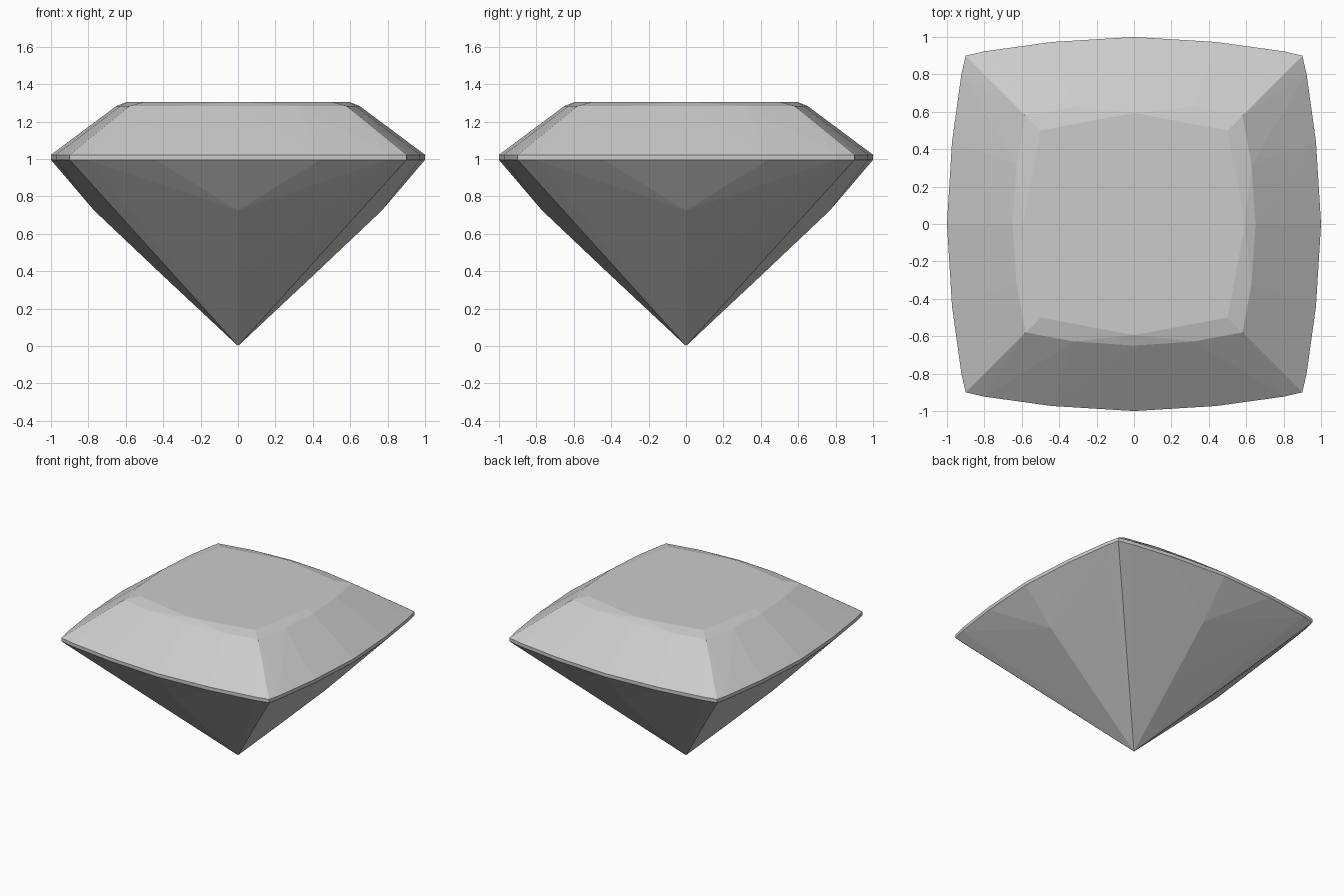
import bpy, bmesh

if "Cube" in bpy.data.objects:
    bpy.data.objects.remove(bpy.data.objects["Cube"], do_unlink=True)

grey = bpy.data.materials.new("pale_grey")
grey.use_nodes = True
colour = (0.6, 0.6, 0.6, 1)
grey.diffuse_color = colour
grey.node_tree.nodes["Principled BSDF"].inputs["Base Color"].default_value = colour


def ring(half_side, z):
    """Repeat one half of a side outline over all eight symmetric octants."""
    pts = set()
    for a, b in half_side:
        for sa in (-1, 1):
            for sb in (-1, 1):
                pts.add((sa * a, sb * b, z))
                pts.add((sb * b, sa * a, z))
    return pts


girdle = [(0, 1), (0.44, 0.973), (0.8, 0.923), (0.9, 0.9)]
bezel = [(0, 0.65), (0.32, 0.628), (0.58, 0.58)]
table = [(0, 0.594), (0.5, 0.5)]

# Rings of facet corners from the table down to the point
points = ring(table, 1.305) | ring(bezel, 1.283)
points |= ring(girdle, 1.022) | ring(girdle, 0.995)
points |= ring([(0, 0.77)], 0.725) | ring([(0, 0.395)], 0.37)
points.add((0, 0, 0))

# Cut stone: flat facets spanning the rings
bm = bmesh.new()
for p in sorted(points):
    bm.verts.new(p)
bmesh.ops.convex_hull(bm, input=bm.verts[:])
bmesh.ops.dissolve_limit(bm, angle_limit=0.003, verts=bm.verts[:], edges=bm.edges[:])
bmesh.ops.recalc_face_normals(bm, faces=bm.faces[:])
mesh = bpy.data.meshes.new("cut_gem")
bm.to_mesh(mesh)
bm.free()
mesh.materials.append(grey)
gem = bpy.data.objects.new("cut_gem", mesh)
bpy.context.collection.objects.link(gem)
